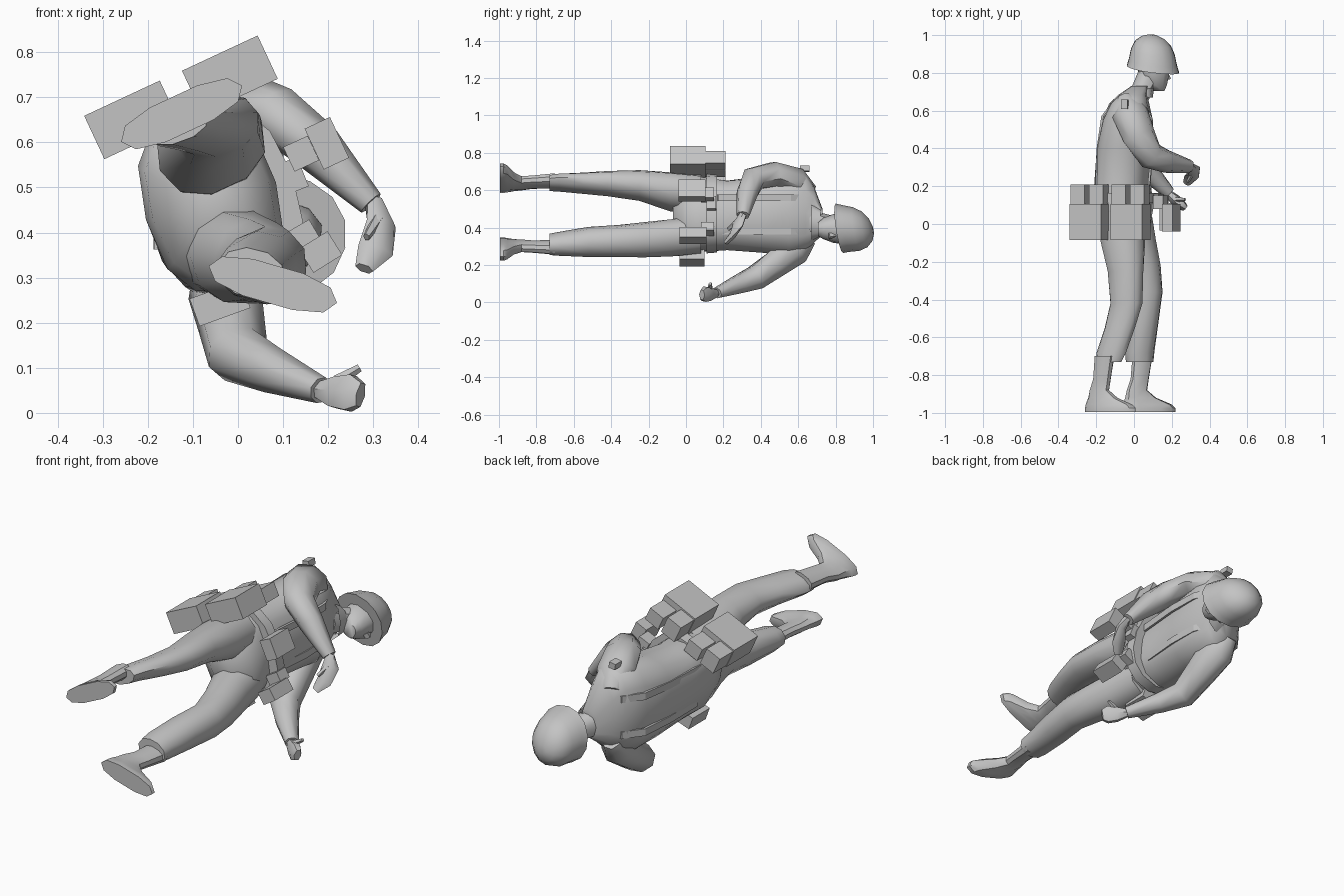
import bpy, bmesh, math
from mathutils import Vector, Matrix

grey = bpy.data.materials.new("grey")
grey.diffuse_color = (0.55, 0.55, 0.55, 1)


def finish(bm, name, smooth=50):
    bmesh.ops.recalc_face_normals(bm, faces=bm.faces)
    me = bpy.data.meshes.new(name)
    bm.to_mesh(me)
    bm.free()
    me.materials.append(grey)
    ob = bpy.data.objects.new(name, me)
    bpy.context.collection.objects.link(ob)
    if smooth:
        bpy.ops.object.select_all(action='DESELECT')
        ob.select_set(True)
        bpy.context.view_layer.objects.active = ob
        bpy.ops.object.shade_smooth_by_angle(angle=math.radians(smooth))
    return ob


def skin(name, loops, caps=True, smooth=50):
    """Bridge a list of equal-sized point loops."""
    bm = bmesh.new()
    vs = [[bm.verts.new(p) for p in loop] for loop in loops]
    n = len(vs[0])
    for a, b in zip(vs, vs[1:]):
        for i in range(n):
            bm.faces.new((a[i], a[(i + 1) % n], b[(i + 1) % n], b[i]))
    if caps:
        bm.faces.new(vs[0])
        bm.faces.new(vs[-1])
    return finish(bm, name, smooth)


def loft(name, rings, n=12, power=0.85, tilt=0.0, roll=0.0, caps=True, smooth=50):
    """Rings across y: (y, x, z, half depth, half width, turn in degrees)."""
    loops = []
    for y, x, z, hl, hw, turn in rings:
        t = math.radians(turn)
        f, r = Vector((math.cos(t), 0, math.sin(t))), Vector((-math.sin(t), 0, math.cos(t)))
        loop = []
        for i in range(n):
            a = 2 * math.pi * i / n
            c, s = math.cos(a), math.sin(a)
            c, s = math.copysign(abs(c) ** power, c), math.copysign(abs(s) ** power, s)
            loop.append(Vector((x, y - tilt * c * hl - roll * s * hw, z)) + f * c * hl + r * s * hw)
        loops.append(loop)
    return skin(name, loops, caps, smooth)


def tube(name, rings, n=8):
    """Rings across a path: (point, radius along y side, other radius)."""
    pts = [Vector(r[0]) for r in rings]
    loops = []
    for i, (p, ra, rb) in enumerate(rings):
        d = (pts[min(i + 1, len(pts) - 1)] - pts[max(i - 1, 0)]).normalized()
        side = d.cross(Vector((0.3, 0, 1))).normalized()
        up = side.cross(d)
        loops.append([pts[i] + side * math.cos(a) * ra + up * math.sin(a) * rb
                      for a in (2 * math.pi * k / n for k in range(n))])
    return skin(name, loops)


def box(name, x, z, y0, y1, length, width, turn):
    """Box turned about y: length runs along the turned x axis."""
    bm = bmesh.new()
    bmesh.ops.create_cube(bm, size=1)
    m = (Matrix.Translation((x, (y0 + y1) / 2, z)) @ Matrix.Rotation(math.radians(-turn), 4, 'Y')
         @ Matrix.Diagonal((length, y1 - y0, width, 1)))
    bmesh.ops.transform(bm, matrix=m, verts=bm.verts)
    return finish(bm, name, 0)


def strap(name, pts, out, width=0.035, thick=0.012):
    """Flat band following points, lying across z."""
    o = Vector(out).normalized()
    loops = []
    for i, p in enumerate(pts):
        d = (Vector(pts[min(i + 1, len(pts) - 1)]) - Vector(pts[max(i - 1, 0)])).normalized()
        s = d.cross(o).normalized() * width / 2
        h = o * thick / 2
        p = Vector(p)
        loops.append([p + s + h, p - s + h, p - s - h, p + s - h])
    return skin(name, loops, True, 0)


# torso and hips
loft("torso", [
    (-0.07, -0.05, 0.47, 0.06, 0.07, 20), (0.0, -0.06, 0.47, 0.135, 0.18, 18),
    (0.08, -0.06, 0.47, 0.15, 0.205, 16), (0.22, -0.06, 0.465, 0.145, 0.19, 12),
    (0.40, -0.05, 0.47, 0.148, 0.205, 6), (0.55, -0.035, 0.475, 0.135, 0.225, 3),
    (0.64, -0.025, 0.48, 0.105, 0.21, 0), (0.685, -0.005, 0.47, 0.075, 0.15, 0),
    (0.73, 0.03, 0.43, 0.045, 0.07, 0)], power=0.78)
loft("belt", [(0.11, -0.03, 0.475, 0.16, 0.215, 20), (0.165, -0.03, 0.475, 0.16, 0.21, 20)], n=14)

# legs
loft("right_leg", [
    (0.08, -0.06, 0.58, 0.11, 0.10, 25), (-0.08, -0.06, 0.59, 0.125, 0.10, 25),
    (-0.25, -0.045, 0.625, 0.10, 0.078, 20), (-0.42, -0.04, 0.635, 0.09, 0.063, 20),
    (-0.55, -0.075, 0.637, 0.085, 0.052, 20), (-0.68, -0.12, 0.64, 0.083, 0.042, 20),
    (-0.73, -0.135, 0.638, 0.072, 0.038, 20)], n=10, power=0.9)
loft("left_leg", [
    (0.08, -0.02, 0.36, 0.11, 0.105, 5), (-0.08, 0.005, 0.345, 0.11, 0.104, 0),
    (-0.22, 0.045, 0.335, 0.097, 0.095, -8), (-0.36, 0.07, 0.328, 0.083, 0.086, -12),
    (-0.52, 0.05, 0.323, 0.082, 0.08, -14), (-0.68, 0.03, 0.313, 0.08, 0.062, -14),
    (-0.73, 0.03, 0.31, 0.075, 0.055, -14)], n=10, power=0.95)

# boots: shaft, instep, sole
for name, x, z, turn in (("right_boot", -0.165, 0.645, 25), ("left_boot", 0.035, 0.297, -16)):
    t = math.radians(turn)
    rings = []
    for y, off, hl, hw in ((-0.70, 0.01, 0.055, 0.036), (-0.82, -0.005, 0.05, 0.03),
                           (-0.88, -0.02, 0.056, 0.03), (-0.92, 0.0, 0.085, 0.034),
                           (-0.955, 0.035, 0.135, 0.04), (-0.975, 0.044, 0.148, 0.044),
                           (-0.995, 0.044, 0.148, 0.044)):
        rings.append((y, x + off * math.cos(t), z + off * math.sin(t), hl, hw, turn))
    loft(name, rings, n=10, power=0.8, smooth=40)

# arms
tube("right_arm", [
    ((-0.05, 0.65, 0.58), 0.05, 0.06), ((-0.02, 0.585, 0.65), 0.10, 0.075),
    ((0.025, 0.47, 0.685), 0.09, 0.068), ((0.09, 0.36, 0.66), 0.075, 0.065),
    ((0.175, 0.33, 0.59), 0.06, 0.058), ((0.295, 0.305, 0.465), 0.035, 0.03)])
tube("right_hand", [
    ((0.30, 0.305, 0.47), 0.02, 0.02), ((0.318, 0.28, 0.42), 0.04, 0.022),
    ((0.305, 0.25, 0.36), 0.04, 0.02), ((0.28, 0.215, 0.32), 0.022, 0.014)], n=6)
tube("right_thumb", [((0.31, 0.27, 0.43), 0.014, 0.014), ((0.285, 0.225, 0.39), 0.008, 0.01)], n=5)
tube("left_arm", [
    ((-0.04, 0.65, 0.35), 0.05, 0.06), ((-0.03, 0.585, 0.285), 0.08, 0.095),
    ((-0.015, 0.48, 0.205), 0.075, 0.08), ((0.0, 0.37, 0.13), 0.075, 0.068),
    ((0.075, 0.28, 0.095), 0.058, 0.052), ((0.185, 0.165, 0.05), 0.034, 0.03)])
tube("left_hand", [
    ((0.18, 0.165, 0.05), 0.02, 0.02), ((0.215, 0.13, 0.045), 0.03, 0.038),
    ((0.25, 0.10, 0.044), 0.028, 0.046), ((0.272, 0.085, 0.04), 0.018, 0.03)], n=6)
tube("left_thumb", [((0.22, 0.13, 0.07), 0.015, 0.015), ((0.27, 0.13, 0.10), 0.009, 0.009)], n=5)

# neck, head, nose
loft("neck", [(0.66, 0.02, 0.43, 0.06, 0.065, 0), (0.82, 0.085, 0.40, 0.058, 0.055, -10)], n=8)
loft("head", [
    (0.705, 0.13, 0.39, 0.03, 0.035, -20), (0.735, 0.115, 0.395, 0.06, 0.055, -20),
    (0.79, 0.105, 0.395, 0.082, 0.075, -20), (0.87, 0.1, 0.395, 0.088, 0.08, -20)], n=10)
tube("nose", [((0.17, 0.80, 0.36), 0.01, 0.01), ((0.18, 0.765, 0.355), 0.018, 0.018)], n=4)

# helmet: flared rim and dome
loft("helmet", [
    (0.82, 0.1, 0.396, 0.141, 0.131, -12), (0.855, 0.1, 0.395, 0.13, 0.124, -12),
    (0.91, 0.1, 0.392, 0.118, 0.116, -12), (0.955, 0.1, 0.39, 0.097, 0.095, -12),
    (0.985, 0.1, 0.387, 0.062, 0.062, -12), (1.0, 0.1, 0.385, 0.022, 0.022, -12)],
     n=14, power=0.95, tilt=0.1, roll=0.18)

# collar
loft("collar", [(0.67, 0.015, 0.435, 0.085, 0.11, 0), (0.72, 0.04, 0.425, 0.065, 0.075, 0)],
     n=10, caps=False)

# large hip packs with two small pouches on top of each
for name, x, z in (("rear_pack", -0.235, 0.65), ("side_pack", -0.018, 0.75)):
    box(name, x, z, -0.085, 0.105, 0.185, 0.106, 25)
    c, s = math.cos(math.radians(25)), math.sin(math.radians(25))
    for k, (off, out, w) in enumerate(((-0.05, 0.0, 0.09), (0.048, -0.012, 0.07))):
        box(f"{name}_pouch_{k + 1}", x + off * c - out * s, z + off * s + out * c,
            0.105, 0.21, 0.08, w, 25)

# front belt pouches
box("front_right_pouch", 0.197, 0.598, -0.04, 0.105, 0.062, 0.1, 25)
box("front_left_pouch", 0.183, 0.357, -0.035, 0.11, 0.075, 0.062, 32)
box("left_hip_pouch", -0.04, 0.243, -0.035, 0.1, 0.12, 0.065, 20)
box("buckle", 0.13, 0.53, 0.11, 0.16, 0.03, 0.07, 22)
box("front_right_mount", 0.14, 0.575, 0.08, 0.15, 0.06, 0.06, 25)
box("front_left_mount", 0.14, 0.39, 0.08, 0.15, 0.07, 0.05, 30)

# shoulder straps, front and back
for name, z, dx in (("right", 0.56, 0.0), ("left", 0.38, 0.02)):
    strap(name + "_front_strap", [(0.075, 0.17, z), (0.095, 0.4, z), (0.09, 0.56, z), (0.04, 0.68, z)],
          (1, 0.1, 0))
    strap(name + "_back_strap", [(-0.2 + dx, 0.17, z), (-0.192 + dx / 2, 0.4, z), (-0.167, 0.57, z),
                                 (-0.1, 0.66, z)], (-1, 0.1, 0))
box("shoulder_tag", -0.05, 0.715, 0.61, 0.66, 0.035, 0.03, 10)
